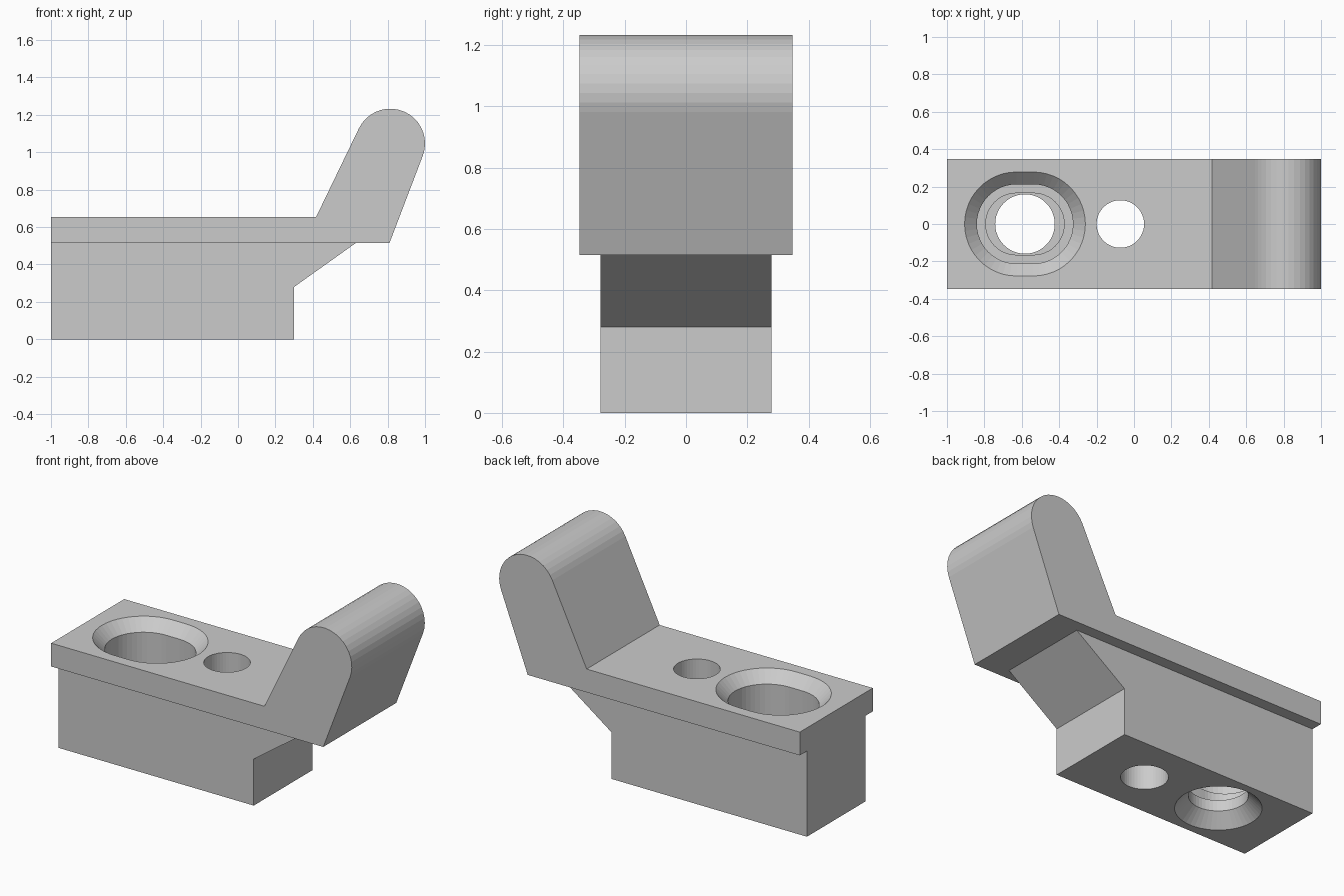
import bpy, bmesh
from math import sin, cos, pi, radians

if "Cube" in bpy.data.objects:
    bpy.data.objects.remove(bpy.data.objects["Cube"])


def loft(name, rings):
    """Closed solid skinned through rings of equal point count."""
    bm = bmesh.new()
    loops = [[bm.verts.new(p) for p in ring] for ring in rings]
    for a, b in zip(loops, loops[1:]):
        for i in range(len(a)):
            j = (i + 1) % len(a)
            bm.faces.new((a[i], a[j], b[j], b[i]))
    bm.faces.new(loops[0][::-1])
    bm.faces.new(loops[-1])
    bmesh.ops.recalc_face_normals(bm, faces=bm.faces)
    me = bpy.data.meshes.new(name)
    bm.to_mesh(me)
    bm.free()
    ob = bpy.data.objects.new(name, me)
    bpy.context.collection.objects.link(ob)
    return ob


def extrude_xz(name, profile, half_width):
    return loft(name, [[(x, y, z) for x, z in profile] for y in (-half_width, half_width)])


def circle(cx, r, z, n=48):
    return [(cx + r * cos(2 * pi * i / n), r * sin(2 * pi * i / n), z) for i in range(n)]


def slot(cx, r, half, z, n=24):
    pts = []
    for side, start in ((1, -pi / 2), (-1, pi / 2)):
        for i in range(n + 1):
            a = start + pi * i / n
            pts.append((cx + side * half + r * cos(a), r * sin(a), z))
    return pts


def combine(target, tool, operation):
    mod = target.modifiers.new(operation.title(), 'BOOLEAN')
    mod.operation = operation
    mod.solver = 'EXACT'
    mod.object = tool
    tool.hide_render = True
    bpy.context.view_layer.objects.active = target
    bpy.ops.object.modifier_apply(modifier=mod.name)
    bpy.data.objects.remove(tool, do_unlink=True)


TOP, STEP = 0.655, 0.515

# top plate with the leaning, round-ended lug
cx, cz, r = 0.814, 1.047, 0.186
a0, a1, n = radians(-20.4), radians(154.4), 18
arc = [(cx + r * cos(a0 + (a1 - a0) * i / n), cz + r * sin(a0 + (a1 - a0) * i / n))
       for i in range(n + 1)]
bracket = extrude_xz("bracket", [(-1, STEP), (0.81, STEP)] + arc + [(0.418, TOP), (-1, TOP)], 0.347)

# narrower base block with a sloped support under the lug
base = extrude_xz("base", [(-1, 0), (0.3, 0), (0.3, 0.28), (0.63, STEP), (-1, STEP)], 0.279)
combine(bracket, base, 'UNION')

# chamfered, stepped slot from above
sx, half = -0.583, 0.045
slot_cutter = loft("slot_cutter", [
    slot(sx, 0.165, half, 0.14), slot(sx, 0.165, half, 0.20),
    slot(sx, 0.212, half, 0.20), slot(sx, 0.212, half, TOP - 0.066),
    slot(sx, 0.278, half, TOP), slot(sx, 0.278, half, TOP + 0.1)])
combine(bracket, slot_cutter, 'DIFFERENCE')

# round hole below the slot, countersunk from underneath
screw_cutter = loft("screw_cutter", [
    circle(sx, 0.232, -0.1), circle(sx, 0.232, 0),
    circle(sx, 0.159, 0.075), circle(sx, 0.159, 0.17)])
combine(bracket, screw_cutter, 'DIFFERENCE')

# plain through hole
pin_cutter = loft("pin_cutter", [circle(-0.073, 0.127, -0.1), circle(-0.073, 0.127, TOP + 0.1)])
combine(bracket, pin_cutter, 'DIFFERENCE')
